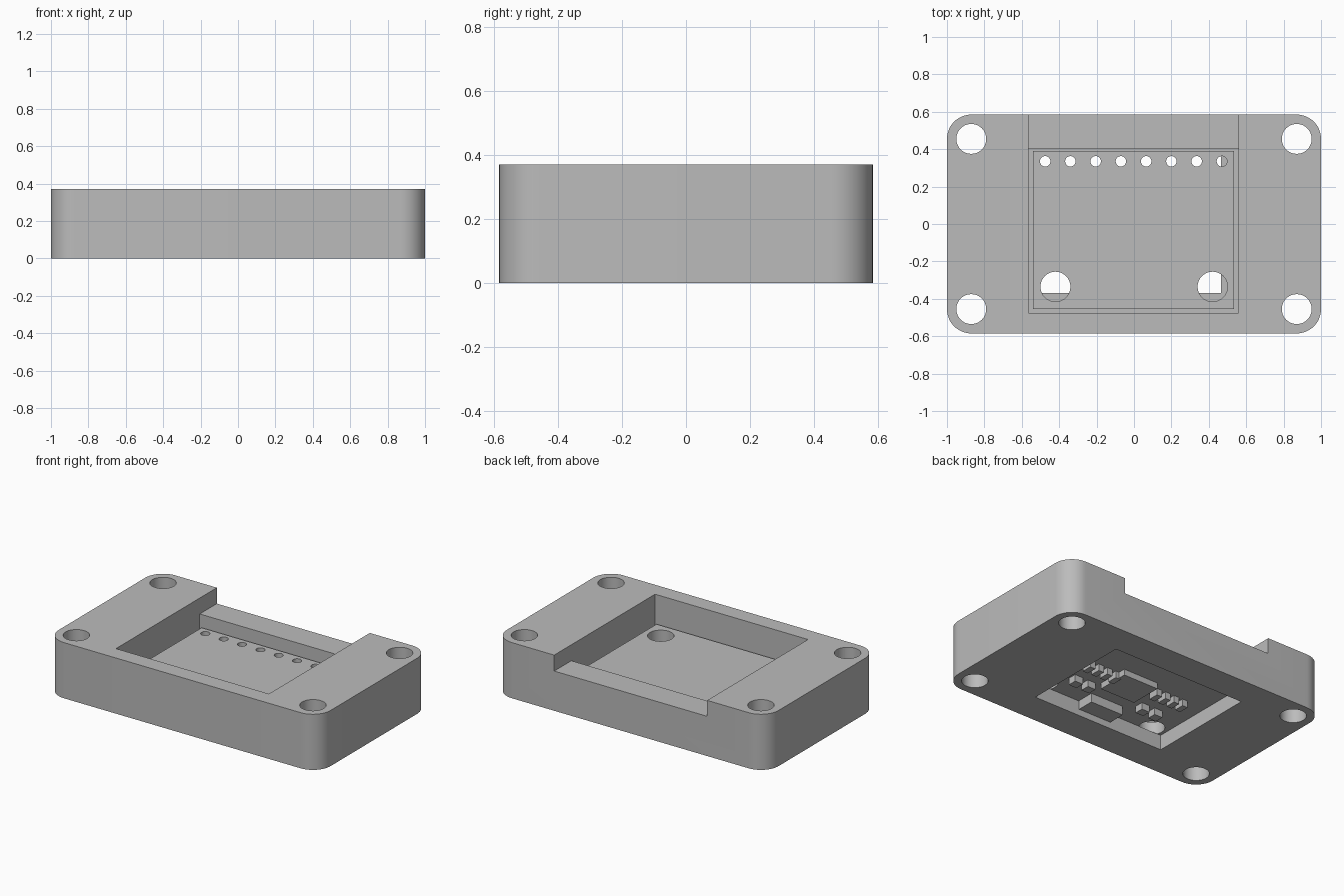
import bpy
import bmesh
from math import cos, sin, pi, radians

cube = bpy.data.objects.get("Cube")
if cube:
    bpy.data.objects.remove(cube, do_unlink=True)

grey = bpy.data.materials.new("plain grey")
grey.use_nodes = True
grey.diffuse_color = (0.5, 0.5, 0.5, 1)
grey.node_tree.nodes["Principled BSDF"].inputs["Base Color"].default_value = (0.5, 0.5, 0.5, 1)


def prism(name, outline, z0, z1):
    """Extrude a flat outline from z0 up to z1."""
    bm = bmesh.new()
    base = bm.faces.new([bm.verts.new((x, y, z0)) for x, y in outline])
    top = bmesh.ops.extrude_face_region(bm, geom=[base])["geom"]
    moved = [v for v in top if isinstance(v, bmesh.types.BMVert)]
    bmesh.ops.translate(bm, verts=moved, vec=(0, 0, z1 - z0))
    bmesh.ops.recalc_face_normals(bm, faces=bm.faces)
    mesh = bpy.data.meshes.new(name)
    bm.to_mesh(mesh)
    bm.free()
    mesh.materials.append(grey)
    obj = bpy.data.objects.new(name, mesh)
    bpy.context.collection.objects.link(obj)
    return obj


def arc(cx, cy, r, start, end, steps):
    return [(cx + r * cos(start + (end - start) * i / steps),
             cy + r * sin(start + (end - start) * i / steps)) for i in range(steps + 1)]


def box(name, x0, x1, y0, y1, z0, z1):
    return prism(name, [(x0, y0), (x1, y0), (x1, y1), (x0, y1)], z0, z1)


def drill(name, x, y, r, sides=40):
    return prism(name, arc(x, y, r, 0, 2 * pi, sides)[:-1], -0.1, 0.5)


def cut(target, cutter):
    """Subtract the cutter from the target, then discard it."""
    mod = target.modifiers.new("cut", "BOOLEAN")
    mod.operation = "DIFFERENCE"
    mod.solver = "EXACT"
    mod.object = cutter
    cutter.hide_render = True
    bpy.context.view_layer.objects.active = target
    bpy.ops.object.modifier_apply(modifier=mod.name)
    bpy.data.objects.remove(cutter, do_unlink=True)


def smooth(obj):
    bpy.ops.object.select_all(action="DESELECT")
    obj.select_set(True)
    bpy.context.view_layer.objects.active = obj
    bpy.ops.object.shade_smooth_by_angle(angle=radians(30))


# Housing with rounded corners
HX, HY, R, H = 0.87, 0.455, 0.13, 0.37
LEDGE, BOARD_TOP = 0.1, 0.185
corners = [(HX, HY), (-HX, HY), (-HX, -HY), (HX, -HY)]
outline = []
for i, (x, y) in enumerate(corners):
    outline += arc(x, y, R, i * pi / 2, (i + 1) * pi / 2, 12)
housing = prism("housing", outline, 0, H)

# Board pocket, back notch and bottom window
cut(housing, box("pocket_cutter", -0.565, 0.56, -0.475, 0.405, LEDGE, 0.5))
cut(housing, box("notch_cutter", -0.565, 0.56, 0.3, 0.8, 0.264, 0.5))
cut(housing, box("window_cutter", -0.52, 0.465, -0.37, 0.385, -0.1, 0.2))

# Corner screw holes
for x, y in corners:
    cut(housing, drill("screw_cutter", x, y, 0.08))
smooth(housing)

# Circuit board with pin holes and two mounting holes
board = box("circuit_board", -0.54, 0.535, -0.455, 0.39, LEDGE, BOARD_TOP)
for i in range(8):
    cut(board, drill("pin_cutter", -0.475 + 0.135 * i, 0.335, 0.028, 24))
for x in (-0.42, 0.42):
    cut(board, drill("mount_cutter", x, -0.335, 0.08))
smooth(board)

# Parts hanging under the board
box("connector", -0.12, 0.125, -0.365, -0.25, 0.04, LEDGE)
box("centre_chip", -0.1, 0.16, -0.12, 0.1, 0.06, LEDGE)
for side, x0 in (("left", 0.165), ("right", -0.36)):
    for i in range(4):
        x = x0 + 0.067 * i
        box(f"{side}_small_part_{i + 1}", x - 0.02, x + 0.02, -0.02, 0.05, 0.055, LEDGE)
    for i in range(2):
        x = x0 + 0.05 + 0.1 * i
        box(f"{side}_front_part_{i + 1}", x - 0.03, x + 0.03, -0.2, -0.14, 0.055, LEDGE)
